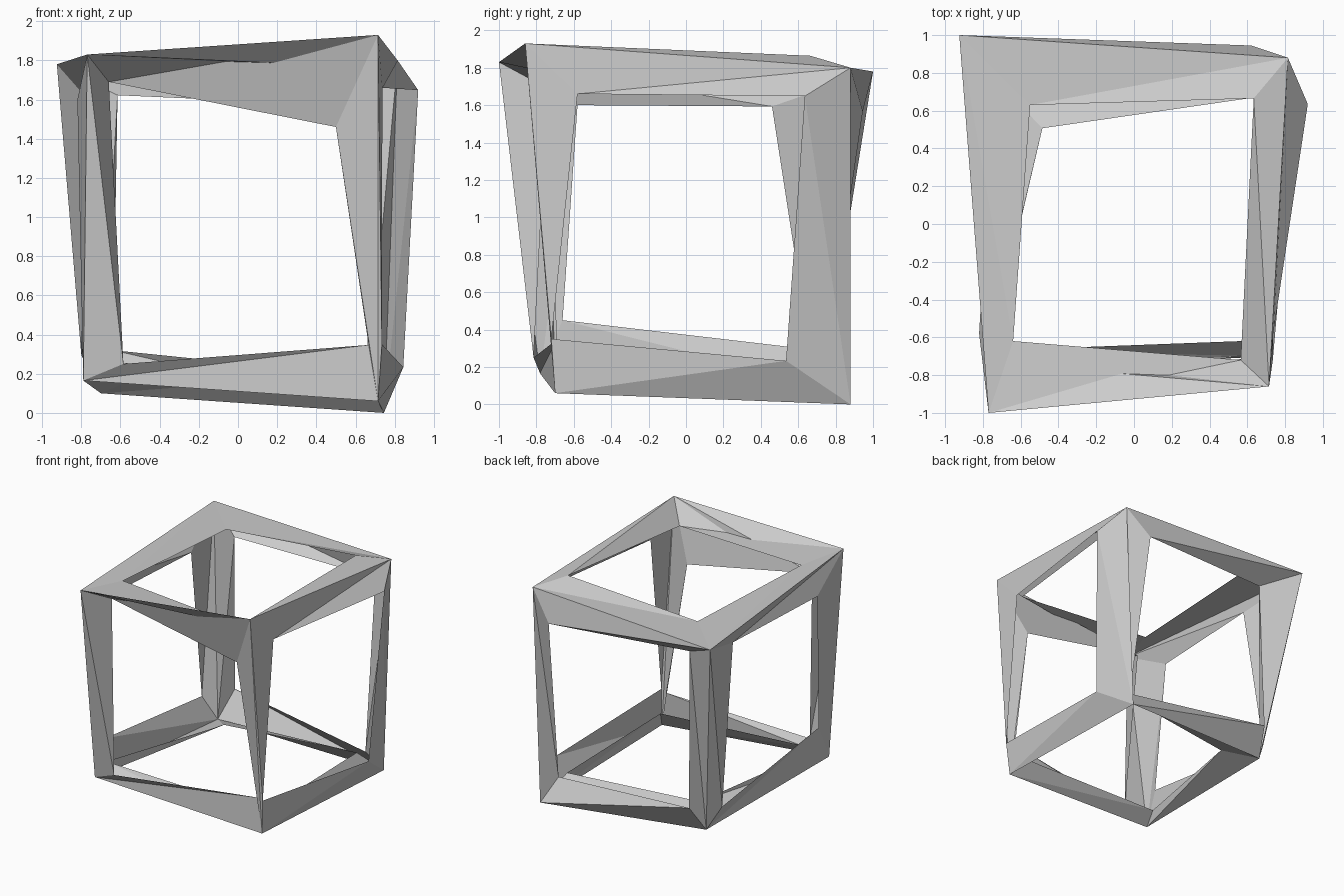
import bpy, bmesh
from mathutils import Vector

if "Cube" in bpy.data.objects:
    bpy.data.objects.remove(bpy.data.objects["Cube"])

# Each corner of the bent cube: outer point, then the inner frame points
# on its x-facing, y-facing and z-facing side. Key = (x, y, z) signs.
CORNERS = {
    (-1, -1, 1): [(-.77, -1, 1.83), (-.82, -.58, 1.60), (-.66, -.74, 1.69), (-.64, -.62, 1.80)],
    (1, -1, 1): [(.715, -.86, 1.93), (.737, -.58, 1.66), (.50, -.73, 1.46), (.565, -.72, 1.77)],
    (1, 1, 1): [(.815, .88, 1.80), (.92, .635, 1.648), (.62, .945, 1.567), (.634, .665, 1.864)],
    (-1, 1, 1): [(-.925, 1, 1.78), (-.76, .46, 1.593), (-.615, .83, 1.622), (-.55, .63, 1.78)],
    (-1, -1, -1): [(-.79, -.78, .165), (-.776, -.66, .45), (-.585, -.815, .25), (-.76, -.67, .262)],
    (1, -1, -1): [(.715, -.70, .06), (.735, -.72, .35), (.667, -.69, .347), (.67, -.616, .20)],
    (1, 1, -1): [(.745, .88, 0), (.844, .535, .233), (.668, .745, .186), (.64, .67, .20)],
    (-1, 1, -1): [(-.70, .73, .10), (-.80, .66, .295), (-.638, .87, .32), (-.485, .507, .195)],
}

bm = bmesh.new()
verts = {k: [bm.verts.new(p) for p in pts] for k, pts in CORNERS.items()}


def side_loop(axis, sign):
    """Corner keys around one side, counter-clockwise from outside."""
    u, v = (axis + 1) % 3, (axis + 2) % 3
    loop = []
    for a, b in ((-1, -1), (1, -1), (1, 1), (-1, 1)):
        k = [0, 0, 0]
        k[axis], k[u], k[v] = sign, a, b
        loop.append(tuple(k))
    return loop if sign > 0 else loop[::-1]


# Six open picture-frame sides, four mitred strips each
for axis in range(3):
    for sign in (-1, 1):
        loop = side_loop(axis, sign)
        for i in range(4):
            a, b = verts[loop[i]], verts[loop[(i + 1) % 4]]
            bm.faces.new((a[0], b[0], b[axis + 1]))
            bm.faces.new((a[0], b[axis + 1], a[axis + 1]))

mesh = bpy.data.meshes.new("cube_frame")
bm.to_mesh(mesh)
bm.free()
bpy.context.collection.objects.link(bpy.data.objects.new("cube_frame", mesh))
